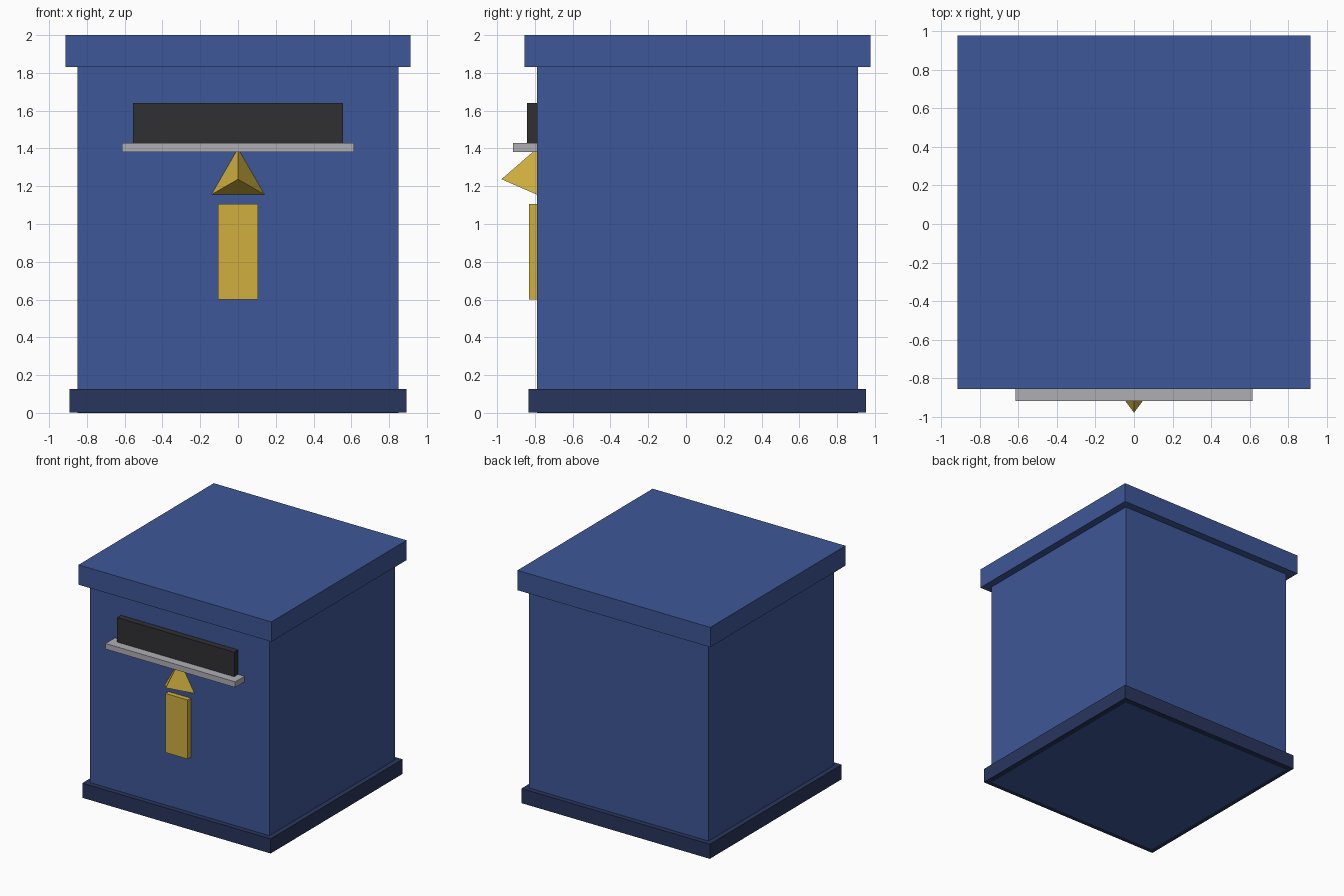
import bpy
from math import radians

if "Cube" in bpy.data.objects:
    bpy.data.objects.remove(bpy.data.objects["Cube"])


def material(name, rgb):
    m = bpy.data.materials.new(name)
    m.diffuse_color = (*rgb, 1)
    m.use_nodes = True
    m.node_tree.nodes["Principled BSDF"].inputs["Base Color"].default_value = m.diffuse_color
    return m


blue = material("blue_paint", (0.048, 0.095, 0.31))
navy = material("navy_paint", (0.022, 0.036, 0.11))
black = material("dark_slot", (0.03, 0.03, 0.034))
metal = material("pale_metal", (0.43, 0.42, 0.45))
gold = material("gold_paint", (0.63, 0.43, 0.05))


def box(name, half_width, y0, y1, z0, z1, mat):
    """Box centred on x = 0 between the given y and z limits."""
    bpy.ops.mesh.primitive_cube_add(size=1, location=(0, (y0 + y1) / 2, (z0 + z1) / 2))
    ob = bpy.context.object
    ob.name = name
    ob.scale = (2 * half_width, y1 - y0, z1 - z0)
    bpy.ops.object.transform_apply(location=False, rotation=False, scale=True)
    ob.data.materials.append(mat)
    return ob


# Cabinet: body, plinth and overhanging lid
box("body", 0.85, -0.79, 0.91, 0, 1.83, blue)
box("plinth", 0.893, -0.833, 0.953, 0.002, 0.127, navy)
box("lid", 0.914, -0.854, 0.977, 1.83, 2.0, blue)

# Slot and the ledge beneath it
box("slot", 0.555, -0.843, -0.76, 1.43, 1.64, black)
box("slot_ledge", 0.615, -0.916, -0.77, 1.382, 1.43, metal)

# Arrow pointing up at the slot
box("arrow_shaft", 0.106, -0.832, -0.77, 0.6, 1.106, gold)
bpy.ops.mesh.primitive_cone_add(vertices=3, radius1=0.165, depth=0.19,
                                location=(0, -0.882, 1.237),
                                rotation=(radians(90), 0, 0))
head = bpy.context.object
head.name = "arrow_head"
head.data.materials.append(gold)
